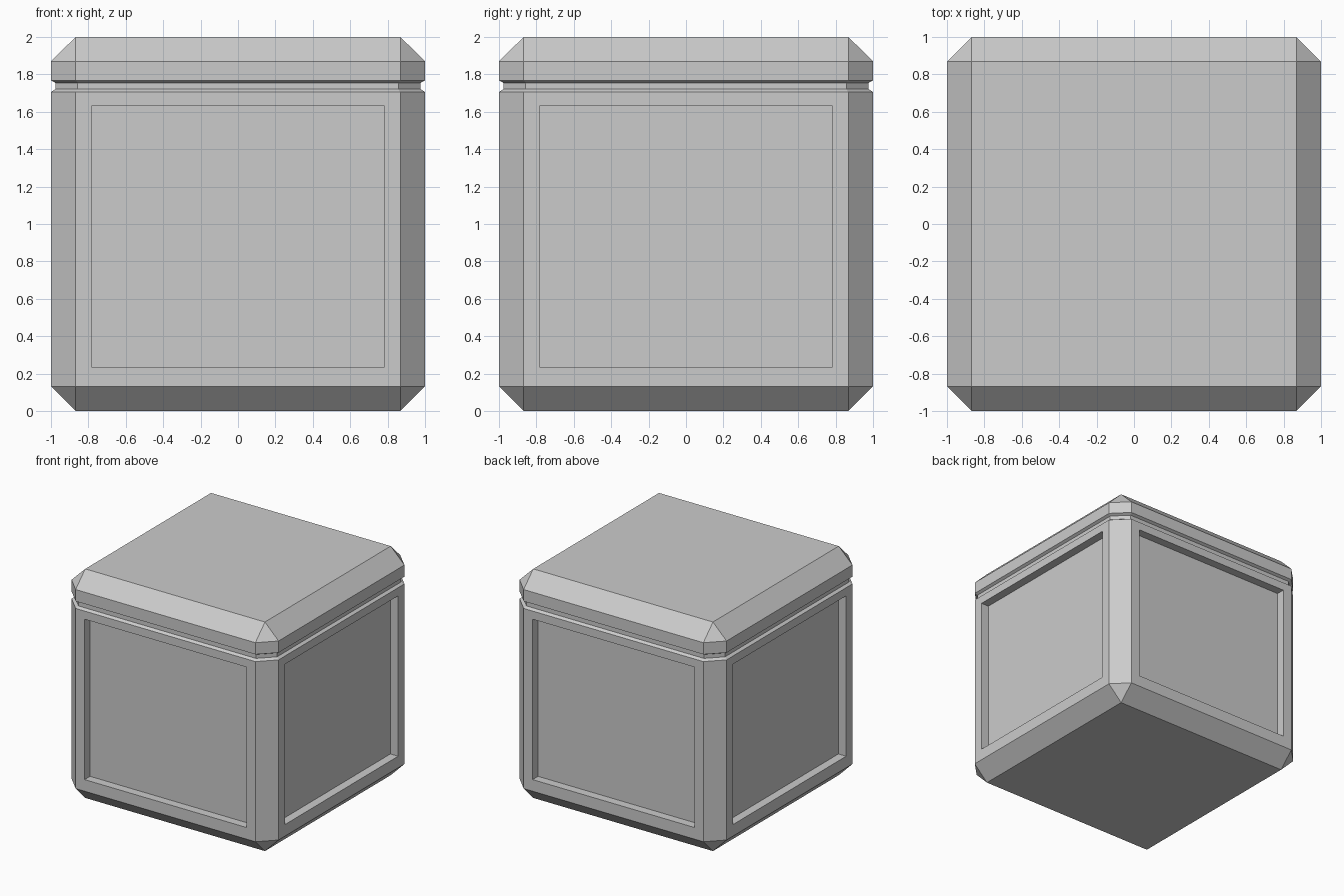
import bpy, bmesh

if "Cube" in bpy.data.objects:
    bpy.data.objects.remove(bpy.data.objects["Cube"])

# (half width, half flat length, height) of each ring from base to top
PROFILE = [
    (0.868, 0.868, 0.0),     # square base
    (1.0, 0.868, 0.132),     # base chamfer
    (1.0, 0.868, 1.705),     # body walls
    (0.977, 0.857, 1.721),   # groove under the lid
    (0.977, 0.857, 1.755),
    (1.0, 0.868, 1.768),     # lid rim
    (1.0, 0.868, 1.87),
    (0.868, 0.868, 2.0),     # square top
]


def ring(bm, a, b, z):
    pts = []
    for x, y in ((a, b), (b, a)):
        pts.append((x, y))
    verts = []
    for _ in range(4):
        verts += [bm.verts.new((x, y, z)) for x, y in pts]
        pts = [(-y, x) for x, y in pts]
    return verts


bm = bmesh.new()
rings = [ring(bm, *p) for p in PROFILE]

# Skin the rings and cap both ends
panels = []
for level, (lo, hi) in enumerate(zip(rings, rings[1:])):
    for i in range(8):
        j = (i + 1) % 8
        face = bm.faces.new((lo[i], lo[j], hi[j], hi[i]))
        if level == 1 and i % 2 == 1:
            panels.append(face)
bm.faces.new(rings[0][::-1])
bm.faces.new(rings[-1])
bm.normal_update()

# Recessed panel on each of the four wide walls
bmesh.ops.inset_individual(bm, faces=panels, thickness=0.122)
for face in panels:
    for v in face.verts:
        v.co.z += 0.015
walls = [(f, f.normal.copy()) for f in panels]
for face, normal in walls:
    floor = bmesh.ops.extrude_discrete_faces(bm, faces=[face])["faces"][0]
    bmesh.ops.translate(bm, verts=floor.verts[:], vec=normal * -0.075)

# Collapse the doubled square corners
bmesh.ops.remove_doubles(bm, verts=bm.verts[:], dist=1e-4)
bmesh.ops.recalc_face_normals(bm, faces=bm.faces[:])

mesh = bpy.data.meshes.new("panelled_crate")
bm.to_mesh(mesh)
bm.free()
bpy.context.collection.objects.link(bpy.data.objects.new("panelled_crate", mesh))
